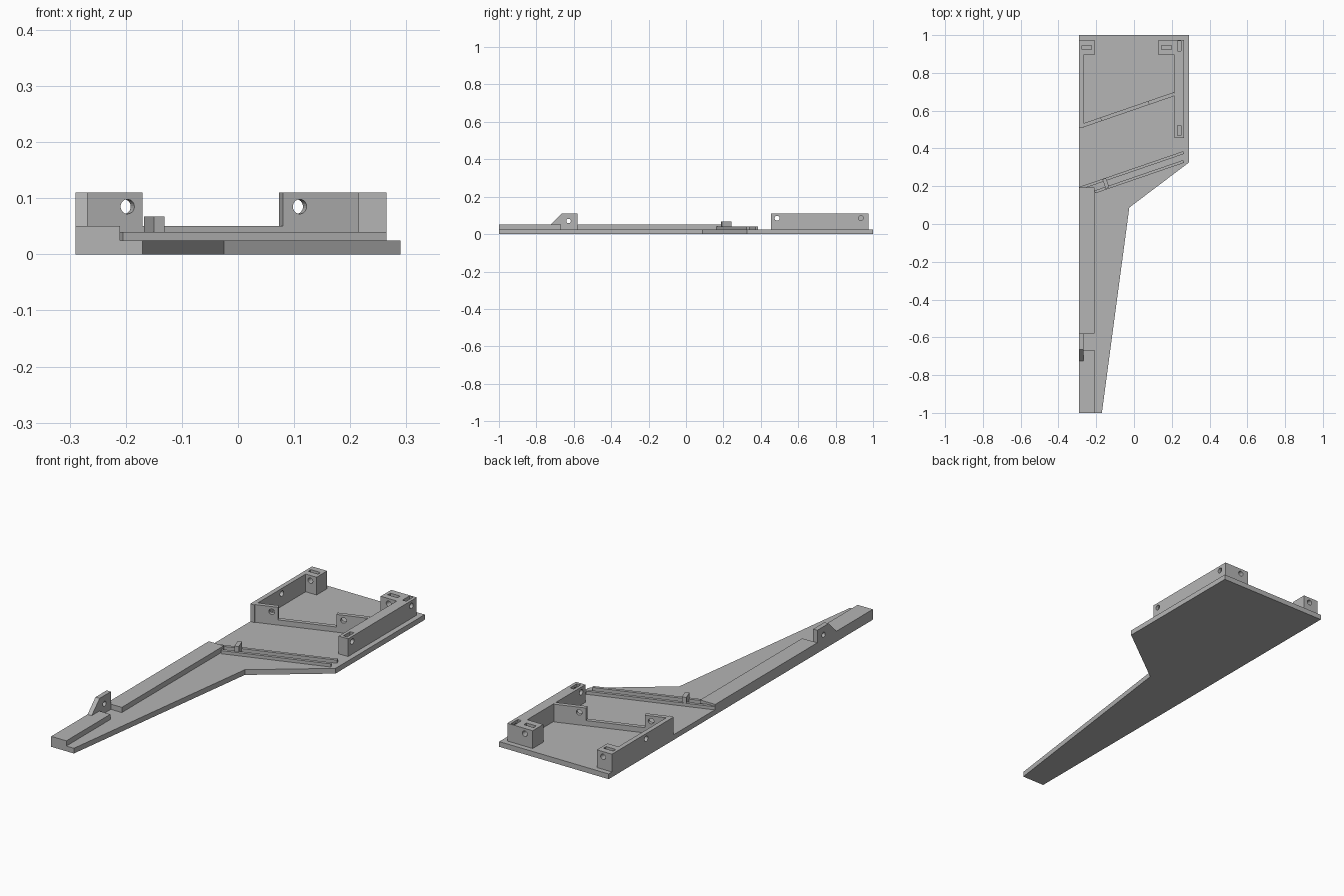
import bpy, bmesh, math
from mathutils import Matrix, Vector

default = bpy.data.objects.get("Cube")
if default:
    bpy.data.objects.remove(default)

grey = bpy.data.materials.new("plain grey")
grey.use_nodes = True
colour = (0.46, 0.46, 0.46, 1)
grey.diffuse_color = colour
grey.node_tree.nodes["Principled BSDF"].inputs["Base Color"].default_value = colour

PLATE = 0.025    # top of the base plate
RAIL = 0.05      # top of the low rails
TOP = 0.11       # top of the frame walls
HOLE_Z = 0.085
SLANT = math.atan(0.344)
ALONG = Vector((math.cos(SLANT), math.sin(SLANT), 0))


def finish(name, bm):
    bmesh.ops.recalc_face_normals(bm, faces=bm.faces)
    mesh = bpy.data.meshes.new(name)
    bm.to_mesh(mesh)
    bm.free()
    mesh.materials.append(grey)
    obj = bpy.data.objects.new(name, mesh)
    bpy.context.collection.objects.link(obj)
    return obj


def prism(name, points, offset):
    """Closed outline pushed along the offset vector."""
    bm = bmesh.new()
    face = bm.faces.new([bm.verts.new(p) for p in points])
    ext = bmesh.ops.extrude_face_region(bm, geom=[face])
    verts = [g for g in ext["geom"] if isinstance(g, bmesh.types.BMVert)]
    bmesh.ops.translate(bm, verts=verts, vec=offset)
    return finish(name, bm)


def slab(name, outline, z0, z1):
    return prism(name, [(x, y, z0) for x, y in outline], (0, 0, z1 - z0))


def box(name, x0, x1, y0, y1, z0, z1):
    return slab(name, [(x0, y0), (x1, y0), (x1, y1), (x0, y1)], z0, z1)


def cut(obj, cutter):
    mod = obj.modifiers.new("cut", 'BOOLEAN')
    mod.operation = 'DIFFERENCE'
    mod.solver = 'EXACT'
    mod.object = cutter
    bpy.context.view_layer.objects.active = obj
    bpy.ops.object.modifier_apply(modifier=mod.name)
    bpy.data.objects.remove(cutter)


def drill(obj, centre, axis, length, radius=0.013):
    bm = bmesh.new()
    turn = Vector((0, 0, 1)).rotation_difference(Vector(axis)).to_matrix().to_4x4()
    bmesh.ops.create_cone(bm, cap_ends=True, segments=24, radius1=radius, radius2=radius,
                          depth=length, matrix=Matrix.Translation(centre) @ turn)
    cut(obj, finish("hole_cutter", bm))


def nut_slot(obj, x, y, half_x, half_y):
    cut(obj, box("slot_cutter", x - half_x, x + half_x, y - half_y, y + half_y, 0.065, TOP + 0.02))


def slanted(name, x0, x1, y_at_zero, thick, z0, z1):
    """Bar along the slant line, with square ends."""
    across = Vector((-ALONG.y, ALONG.x, 0)) * thick
    a, b = (Vector((x, y_at_zero + x * math.tan(SLANT), 0)) for x in (x0, x1))
    return slab(name, [p.xy for p in (a, b, b + across, a + across)], z0, z1)


# Base plate with tapering arm
slab("base_plate", [(-0.29, -1), (-0.17, -1), (-0.025, 0.087), (0.29, 0.325),
                    (0.29, 1), (-0.29, 1)], 0, PLATE)

# Raised edge rail on the arm, interrupted by the pierced lug
box("arm_rail_front", -0.29, -0.21, -1, -0.667, PLATE, RAIL)
box("arm_rail_rear", -0.29, -0.21, -0.58, 0.193, PLATE, RAIL)
lug = prism("arm_lug", [(-0.29, y, z) for y, z in
                        [(-0.667, PLATE), (-0.58, PLATE), (-0.58, TOP), (-0.665, TOP),
                         (-0.725, RAIL), (-0.667, RAIL)]], (0.022, 0, 0))
drill(lug, (-0.28, -0.628, 0.07), (1, 0, 0), 0.1, 0.012)

# Pair of slanted guide ribs with a small bridge clip
slanted("rear_guide_rib", -0.285, 0.265, 0.280, 0.015, PLATE, 0.04)
slanted("front_guide_rib", -0.205, 0.265, 0.233, 0.015, PLATE, 0.04)
slanted("guide_clip", -0.15, -0.131, 0.238, 0.053, PLATE, 0.067)

# Left frame wall and its rear corner block
wall = box("side_wall", -0.29, -0.268, 0.507, 0.975, PLATE, TOP)
drill(wall, (-0.28, 0.715, HOLE_Z), (1, 0, 0), 0.1)
block = box("side_wall_corner_block", -0.268, -0.21, 0.895, 0.975, PLATE, TOP)
drill(block, (-0.243, 0.935, HOLE_Z), (0, 1, 0), 0.2)
for part in (wall, block):
    nut_slot(part, -0.25, 0.935, 0.026, 0.01)

# Opposite frame rail and its rear corner block
rail = box("frame_rail", 0.215, 0.265, 0.455, 0.975, PLATE, TOP)
for y in (0.487, 0.935):
    drill(rail, (0.24, y, HOLE_Z), (1, 0, 0), 0.1)
    nut_slot(rail, 0.24, y + 0.008, 0.01, 0.026)
block = box("frame_rail_corner_block", 0.13, 0.215, 0.895, 0.975, PLATE, TOP)
drill(block, (0.172, 0.935, HOLE_Z), (0, 1, 0), 0.2)
nut_slot(block, 0.172, 0.935, 0.026, 0.01)

# Slanted front wall: low in the middle, tall pierced ends
slanted("slanted_wall_middle", -0.17, 0.08, 0.604, 0.02, PLATE, RAIL)
for name, x0, x1, hole_x in (("slanted_wall_end_a", -0.283, -0.17, -0.2),
                             ("slanted_wall_end_b", 0.08, 0.218, 0.107)):
    end = slanted(name, x0, x1, 0.604, 0.02, PLATE, TOP)
    drill(end, (hole_x, 0.614 + hole_x * math.tan(SLANT), HOLE_Z), (-ALONG.y, ALONG.x, 0), 0.1)
